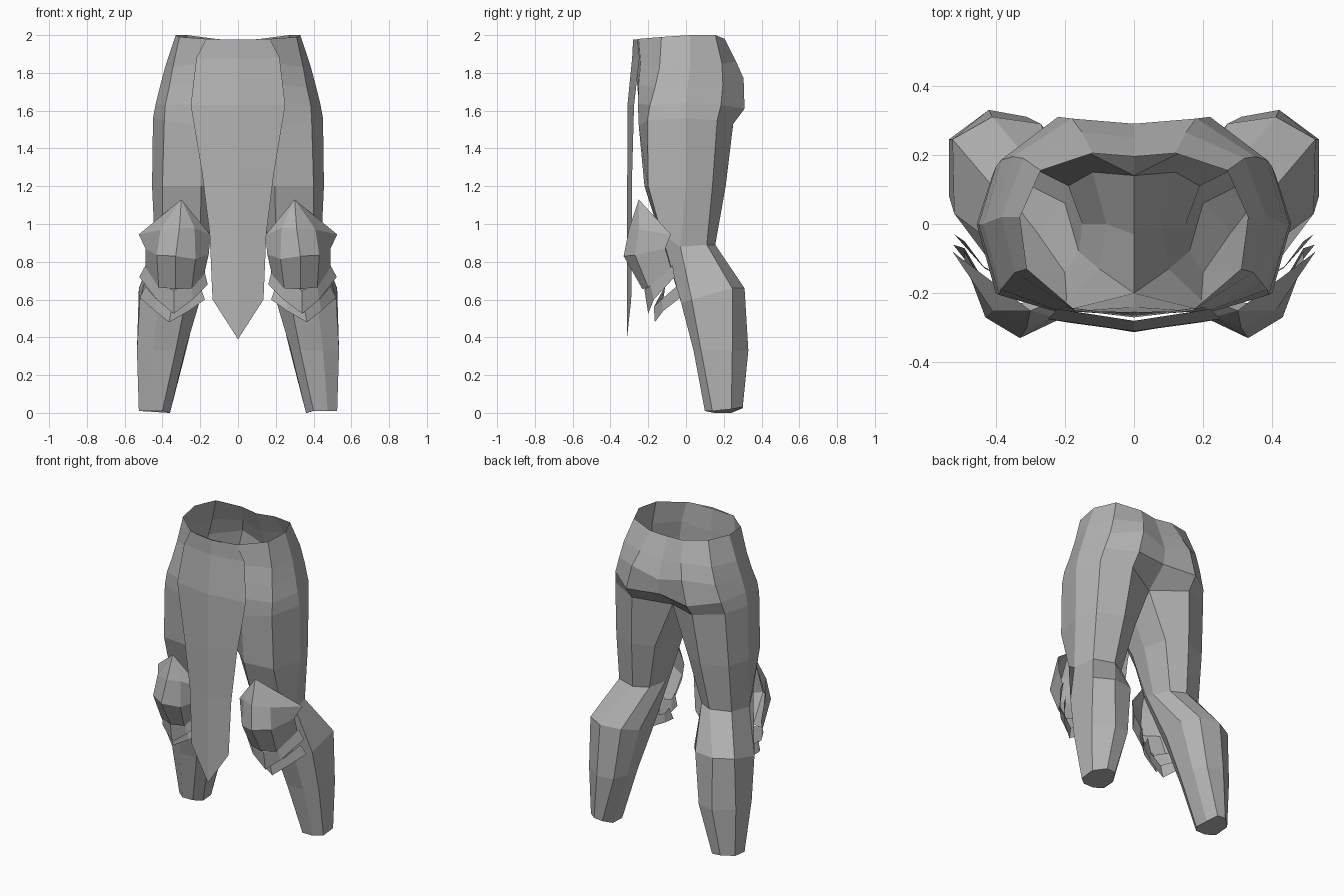
import bpy, bmesh

grey = bpy.data.materials.new("plain grey")
grey.diffuse_color = (0.45, 0.45, 0.45, 1)


def build(name, rows, closed_from=None, cap=False):
    """Bridge rows of points into a sheet, mirrored over x = 0."""
    bm = bmesh.new()
    vr = [[bm.verts.new(p) for p in r] for r in rows]
    for k, (r, s) in enumerate(zip(vr, vr[1:])):
        if len(r) == 1 or len(s) == 1:          # fan to a tip
            tip, run = (r[0], s) if len(r) == 1 else (s[0], r)
            for a, b in zip(run, run[1:]):
                bm.faces.new((tip, a, b))
            continue
        for i in range(min(len(r), len(s)) - 1):
            bm.faces.new((r[i], r[i + 1], s[i + 1], s[i]))
        if closed_from is not None and k >= closed_from:
            bm.faces.new((r[-1], r[0], s[0], s[-1]))
    if cap:
        bm.faces.new(vr[-1])
    bmesh.ops.recalc_face_normals(bm, faces=bm.faces)
    me = bpy.data.meshes.new(name)
    bm.to_mesh(me)
    bm.free()
    # single sheets should face outward, to the front
    if closed_from is None and sum(p.normal.y * p.area for p in me.polygons) > 0:
        me.flip_normals()
    ob = bpy.data.objects.new(name, me)
    bpy.context.collection.objects.link(ob)
    me.materials.append(grey)
    m = ob.modifiers.new("mirror", 'MIRROR')
    m.use_clip = True
    m.merge_threshold = 0.002
    return ob


# Trousers: half rings at the hips, front centre to back centre
hips = [
    [(0, -.27, 1.975), (.17, -.25, 1.98), (.31, -.13, 1.99), (.33, .02, 2.0),
     (.27, .155, 2.0), (.12, .205, 1.98), (0, .195, 1.97)],
    [(0, -.265, 1.82), (.2, -.24, 1.85), (.345, -.14, 1.83), (.383, .02, 1.84),
     (.32, .19, 1.85), (.15, .265, 1.86), (0, .25, 1.83)],
    [(0, -.255, 1.7), (.22, -.25, 1.74), (.365, -.165, 1.72), (.41, .01, 1.74),
     (.35, .195, 1.74), (.18, .305, 1.77), (0, .29, 1.72)],
    [(0, -.24, 1.6), (.22, -.255, 1.64), (.385, -.19, 1.63), (.435, 0, 1.64),
     (.385, .185, 1.63), (.22, .31, 1.61), (0, .275, 1.62)],
]
# Legs: full rings, the first one closing through the crotch
legs = [
    [(0, -.2, 1.46), (.2, -.25, 1.52), (.39, -.205, 1.55), (.45, 0, 1.56),
     (.4, .165, 1.55), (.22, .25, 1.53), (0, .14, 1.5), (0, -.03, 1.44)],
    [(.1, -.13, 1.2), (.195, -.22, 1.2), (.4, -.2, 1.2), (.455, 0, 1.2),
     (.41, .14, 1.2), (.25, .21, 1.2), (.12, .15, 1.2), (.08, 0, 1.2)],
    [(.16, -.08, .93), (.2, -.14, .95), (.4, -.13, .95), (.44, -.03, .88),
     (.41, .11, .89), (.28, .155, .89), (.19, .11, .89), (.15, 0, .9)],
    [(.2, .06, .6), (.28, -.025, .58), (.42, -.025, .58), (.52, .03, .6),
     (.525, .245, .66), (.41, .31, .66), (.27, .29, .66), (.2, .2, .64)],
    [(.28, .1, .33), (.33, .04, .33), (.45, .04, .33), (.535, .08, .33),
     (.535, .245, .33), (.42, .33, .33), (.31, .31, .33), (.275, .22, .33)],
    [(.36, .15, 0), (.4, .1, .01), (.475, .1, .01), (.525, .14, .01),
     (.525, .24, .02), (.46, .3, .03), (.4, .3, .025), (.365, .24, 0)],
]
build("trousers", hips + legs, closed_from=len(hips), cap=True)

# Hanging front cloth: half width, height, centre depth, edge depth
cloth = [(.17, 1.978, -.28, -.256), (.22, 1.88, -.285, -.246), (.25, 1.63, -.31, -.275),
         (.19, 1.27, -.311, -.285), (.15, .95, -.312, -.285), (.135, .6, -.312, -.29)]
build("front_cloth", [[(0, yc, z), (w, ye, z)] for w, z, yc, ye in cloth] + [[(0, -.313, .39)]])

# Knee guard: columns run from inner wing to outer wing
build("knee_guard", [
    [(.30, -.25, 1.13)],
    [(.145, -.19, .94), (.23, -.27, .98), (.31, -.3, .98), (.41, -.25, .97), (.525, -.08, .945)],
    [(.155, -.18, .84), (.225, -.28, .815), (.33, -.33, .83), (.43, -.27, .835), (.49, -.11, .87)],
    [(.18, -.14, .73), (.245, -.21, .66), (.33, -.23, .655), (.42, -.2, .665), (.49, -.08, .77)],
])

# Two overlapping pointed plates under the guard
build("upper_knee_plate", [
    [(.18, -.14, .76), (.245, -.2, .68), (.34, -.22, .65), (.42, -.19, .68), (.49, -.07, .78)],
    [(.16, -.14, .68), (.24, -.19, .6), (.34, -.2, .525), (.43, -.17, .6), (.523, -.06, .72)],
])
build("lower_knee_plate", [
    [(.2, -.11, .67), (.26, -.15, .6), (.35, -.17, .56), (.43, -.13, .6), (.49, -.05, .67)],
    [(.175, -.12, .6), (.26, -.15, .54), (.365, -.165, .48), (.44, -.12, .54), (.52, -.03, .61)],
])
